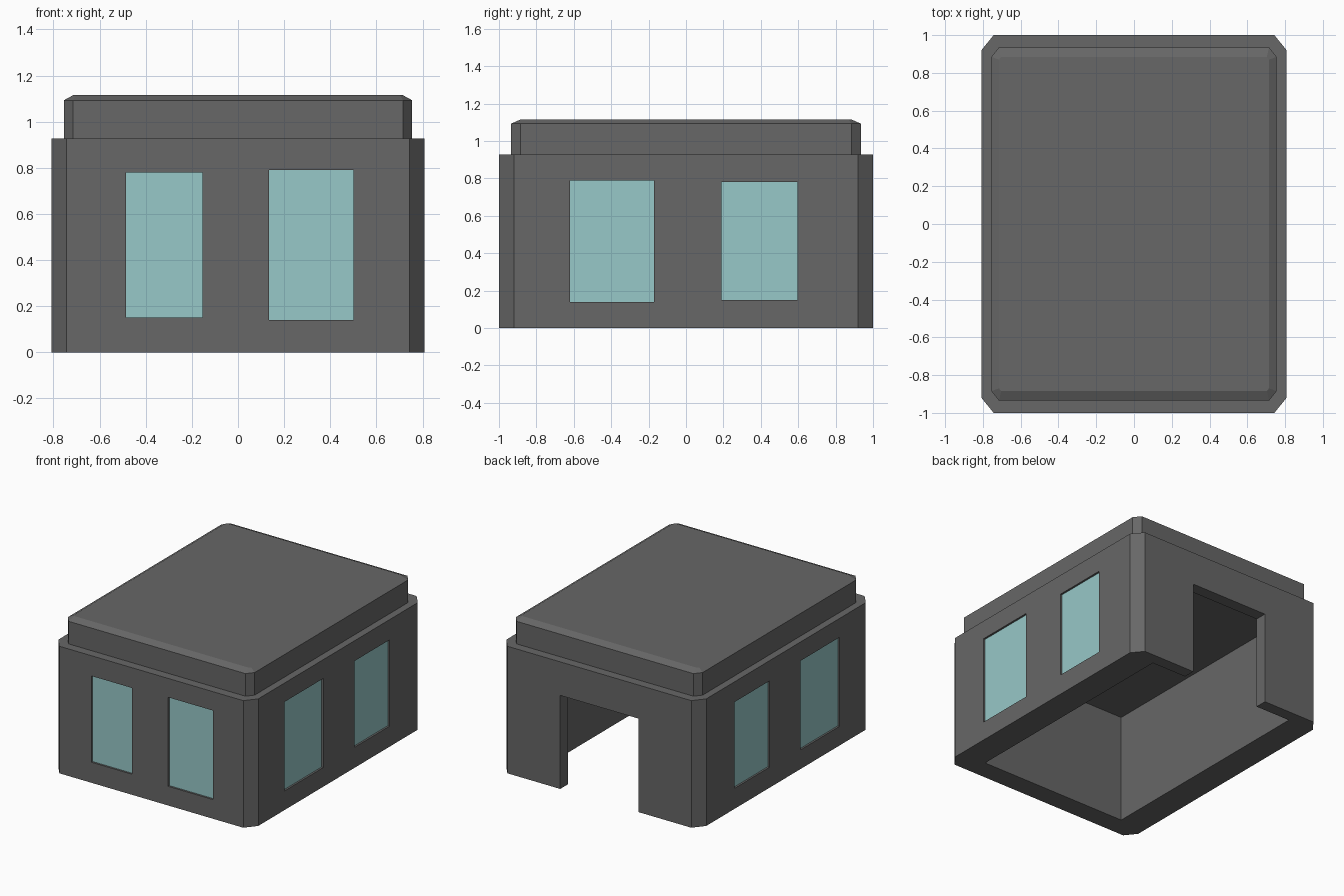
import bpy, bmesh

if "Cube" in bpy.data.objects:
    bpy.data.objects.remove(bpy.data.objects["Cube"])


def material(name, rgb):
    m = bpy.data.materials.new(name)
    m.diffuse_color = (*rgb, 1)
    m.use_nodes = True
    m.node_tree.nodes["Principled BSDF"].inputs["Base Color"].default_value = m.diffuse_color
    return m


GREY = material("dark_grey", (0.135, 0.135, 0.135))
GLASS = material("pale_teal_glass", (0.31, 0.58, 0.58))


def make_object(name, bm, mat):
    bmesh.ops.recalc_face_normals(bm, faces=bm.faces)
    mesh = bpy.data.meshes.new(name)
    bm.to_mesh(mesh)
    bm.free()
    mesh.materials.append(mat)
    ob = bpy.data.objects.new(name, mesh)
    bpy.context.collection.objects.link(ob)
    return ob


def box(name, lo, hi, mat=GREY):
    bm = bmesh.new()
    bmesh.ops.create_cube(bm, size=1)
    for v in bm.verts:
        v.co = [(a + b) / 2 + c * (b - a) for a, b, c in zip(lo, hi, v.co)]
    return make_object(name, bm, mat)


def chamfered_stack(name, rings):
    """Loft of eight-sided rings: half x, half y, corner cut x, corner cut y, z."""
    bm = bmesh.new()
    loops = []
    for hx, hy, cx, cy, z in rings:
        pts = []
        for sx, sy in ((1, 1), (-1, 1), (-1, -1), (1, -1)):
            pair = [(sx * hx, sy * (hy - cy)), (sx * (hx - cx), sy * hy)]
            pts += pair if sx * sy > 0 else pair[::-1]
        loops.append([bm.verts.new((x, y, z)) for x, y in pts])
    for a, b in zip(loops, loops[1:]):
        for i in range(8):
            j = (i + 1) % 8
            bm.faces.new((a[i], a[j], b[j], b[i]))
    bm.faces.new(loops[0][::-1])
    bm.faces.new(loops[-1])
    return make_object(name, bm, GREY)


def cut(target, cutter):
    mod = target.modifiers.new(cutter.name, 'BOOLEAN')
    mod.operation = 'DIFFERENCE'
    mod.solver = 'EXACT'
    mod.object = cutter
    cutter.hide_render = True
    cutter.hide_viewport = True


# Main walls with chamfered corners
W, D, H = 0.808, 1.0, 0.928
walls = chamfered_stack("walls", [(W, D, 0.065, 0.08, 0), (W, D, 0.065, 0.08, H)])

# Hollow room open underneath, and the doorway in the back wall
cut(walls, box("room_cutter", (-0.60, -0.85, -0.1), (0.60, 0.913, 0.80)))
cut(walls, box("door_cutter", (-0.316, 0.8, -0.1), (0.316, 1.1, 0.683)))

# Raised roof block with a bevelled top edge
chamfered_stack("roof", [
    (0.755, 0.935, 0.04, 0.05, H),
    (0.755, 0.935, 0.04, 0.05, 1.093),
    (0.715, 0.885, 0.012, 0.015, 1.115)])

# Recessed windows: start, end, bottom, top
R, T = 0.02, 0.006
FRONT = [(-0.485, -0.155, 0.15, 0.78), (0.135, 0.50, 0.14, 0.79)]
SIDE = [(-0.62, -0.17, 0.14, 0.79), (0.19, 0.595, 0.15, 0.78)]

for i, (a, b, z0, z1) in enumerate(FRONT):
    cut(walls, box(f"front_window_cutter_{i}", (a, -D - 0.1, z0), (b, -D + R, z1)))
    box(f"front_window_{i}", (a, -D + R - T, z0), (b, -D + R, z1), GLASS)

for side, s in (("right", 1), ("left", -1)):
    for i, (a, b, z0, z1) in enumerate(SIDE):
        xs = sorted((s * (W - R), s * (W + 0.1)))
        cut(walls, box(f"{side}_window_cutter_{i}", (xs[0], a, z0), (xs[1], b, z1)))
        xs = sorted((s * (W - R), s * (W - R + T)))
        box(f"{side}_window_{i}", (xs[0], a, z0), (xs[1], b, z1), GLASS)
